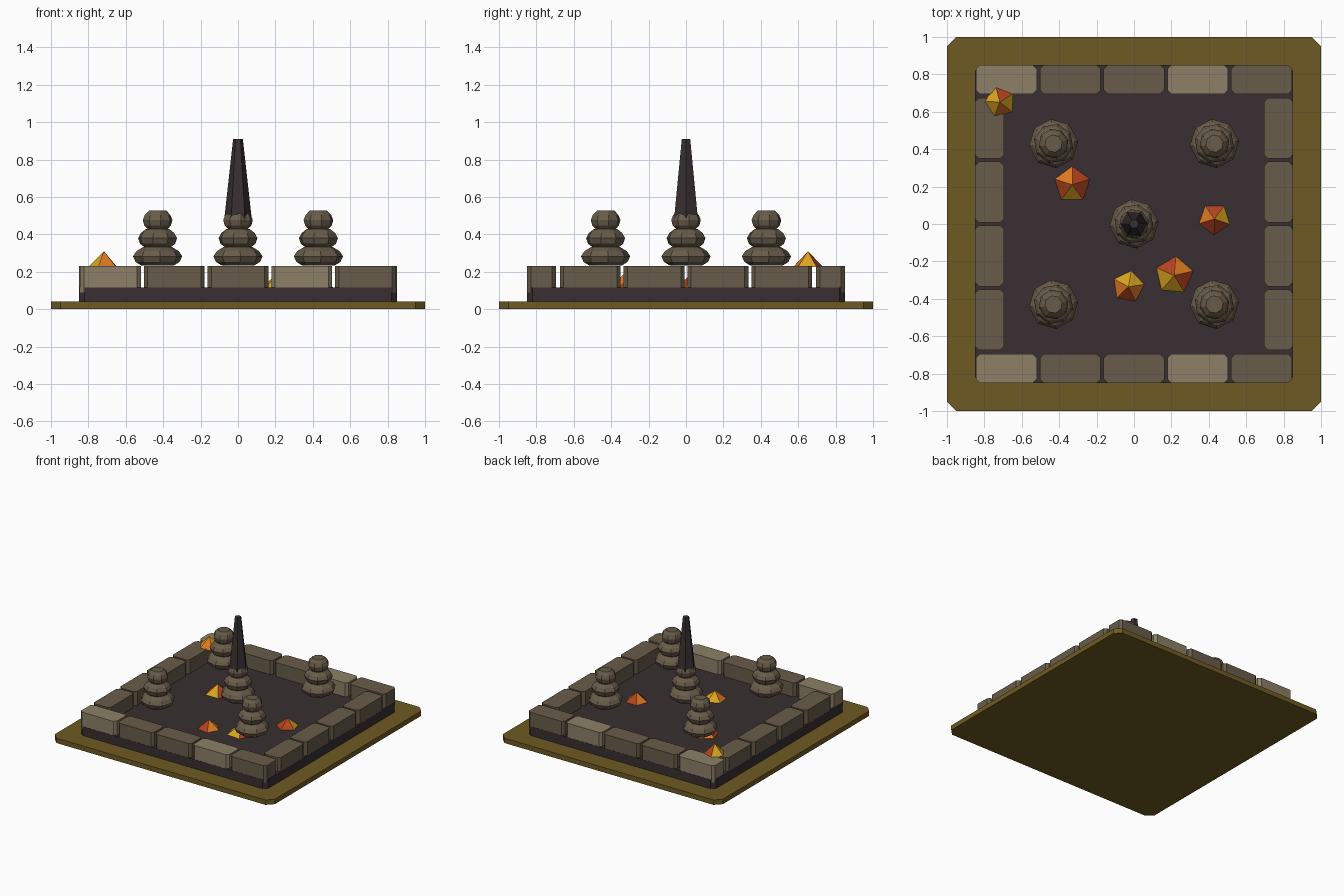
import bpy, bmesh, math

if "Cube" in bpy.data.objects:
    bpy.data.objects.remove(bpy.data.objects["Cube"])


def material(name, hex_code):
    def lin(c):
        return c / 12.92 if c <= 0.04045 else ((c + 0.055) / 1.055) ** 2.4
    m = bpy.data.materials.new(name)
    m.diffuse_color = [lin(int(hex_code[i:i + 2], 16) / 255) for i in (0, 2, 4)] + [1]
    m.use_nodes = True
    m.node_tree.nodes["Principled BSDF"].inputs["Base Color"].default_value = m.diffuse_color
    return m


EARTH = material("dry earth", "6E5A22")
DARK = material("dark basalt", "382F31")
STONE = material("brown stone", "685C4A")
LIGHT = material("pale stone", "8C8066")
RED = material("ember red", "B5431F")
ORANGE = material("ember orange", "E07A22")
YELLOW = material("ember yellow", "D9A520")


def finish(name, bm, *mats):
    bmesh.ops.recalc_face_normals(bm, faces=bm.faces)
    mesh = bpy.data.meshes.new(name)
    bm.to_mesh(mesh)
    bm.free()
    for m in mats:
        mesh.materials.append(m)
    ob = bpy.data.objects.new(name, mesh)
    bpy.context.collection.objects.link(ob)
    return ob


def block(name, cx, cy, sx, sy, z0, z1, cut, mat):
    """Box with chamfered vertical edges."""
    bm = bmesh.new()
    bmesh.ops.create_cube(bm, size=1)
    for v in bm.verts:
        v.co = (cx + v.co.x * sx, cy + v.co.y * sy, z0 + (v.co.z + 0.5) * (z1 - z0))
    upright = [e for e in bm.edges if abs(e.verts[0].co.z - e.verts[1].co.z) > 1e-4]
    bmesh.ops.bevel(bm, geom=upright, offset=cut, segments=1, affect='EDGES')
    return finish(name, bm, mat)


def lathe(name, x, y, profile, sides, turn, *mats):
    """Faceted solid of revolution, profile = (radius, z) from bottom to top."""
    bm = bmesh.new()
    rings = []
    for r, z in profile:
        n = 1 if r == 0 else sides
        rings.append([bm.verts.new((x + r * math.cos(turn + math.tau * i / sides),
                                    y + r * math.sin(turn + math.tau * i / sides), z))
                      for i in range(n)])
    bm.faces.new(rings[0][::-1])
    for a, b in zip(rings, rings[1:]):
        for i in range(sides):
            j = (i + 1) % sides
            bm.faces.new([a[i], a[j], b[0]] if len(b) == 1 else [a[i], a[j], b[j], b[i]])
    if len(rings[-1]) > 1:
        bm.faces.new(rings[-1])
    return finish(name, bm, *mats)


# Ground plate and dark floor slab
block("ground_plate", 0, 0, 2, 2, 0, 0.04, 0.05, EARTH)
block("floor_slab", 0, 0, 1.7, 1.7, 0.04, 0.115, 0.03, DARK)

# Border of stone blocks
for side, name in ((-1, "front"), (1, "back")):
    for i in range(5):
        block(f"{name}_block", (i - 2) * 0.341, side * 0.7725, 0.325, 0.153, 0.09, 0.23,
              0.02, LIGHT if i in (0, 3) else STONE)
for side, name in ((-1, "left"), (1, "right")):
    for i in range(4):
        block(f"{name}_block", side * 0.7725, (i - 1.5) * 0.341, 0.153, 0.325, 0.09, 0.23,
              0.02, STONE)

# Cairns of three flattened stones
for cx, cy in ((0, 0), (-0.43, -0.43), (0.43, -0.43), (-0.43, 0.43), (0.43, 0.43)):
    for k, (r, z) in enumerate(((0.132, 0.283), (0.107, 0.38), (0.081, 0.477))):
        h = 0.05
        lathe("cairn_stone", cx, cy,
              [(0.65 * r, z - h), (0.9 * r, z - 0.6 * h), (r, z),
               (0.86 * r, z + 0.55 * h), (0.58 * r, z + h)], 8, 0.1 + 0.45 * k, STONE)

# Central spire
lathe("spire", 0, 0, [(0.075, 0.47), (0.026, 0.91)], 6, 0, DARK)

# Ember shards: x, y, radius, base z, height, first corner angle, face colours
for x, y, r, z, h, turn, cols in (
        (-0.717, 0.652, 0.085, 0.225, 0.085, 105, (2, 2, 1, 2, 0)),
        (-0.33, 0.21, 0.105, 0.11, 0.08, 90, (1, 0, 2, 0, 0)),
        (0.43, 0.027, 0.092, 0.11, 0.075, 125, (1, 0, 0, 2, 0)),
        (-0.03, -0.335, 0.092, 0.11, 0.075, 80, (2, 1, 0, 1, 2)),
        (0.215, -0.275, 0.11, 0.11, 0.08, 85, (0, 2, 2, 0, 1))):
    shard = lathe("ember_shard", x, y, [(r, z), (0, z + h)], 5, math.radians(turn),
                  RED, ORANGE, YELLOW)
    for f, c in zip(shard.data.polygons[1:], cols):
        f.material_index = c
